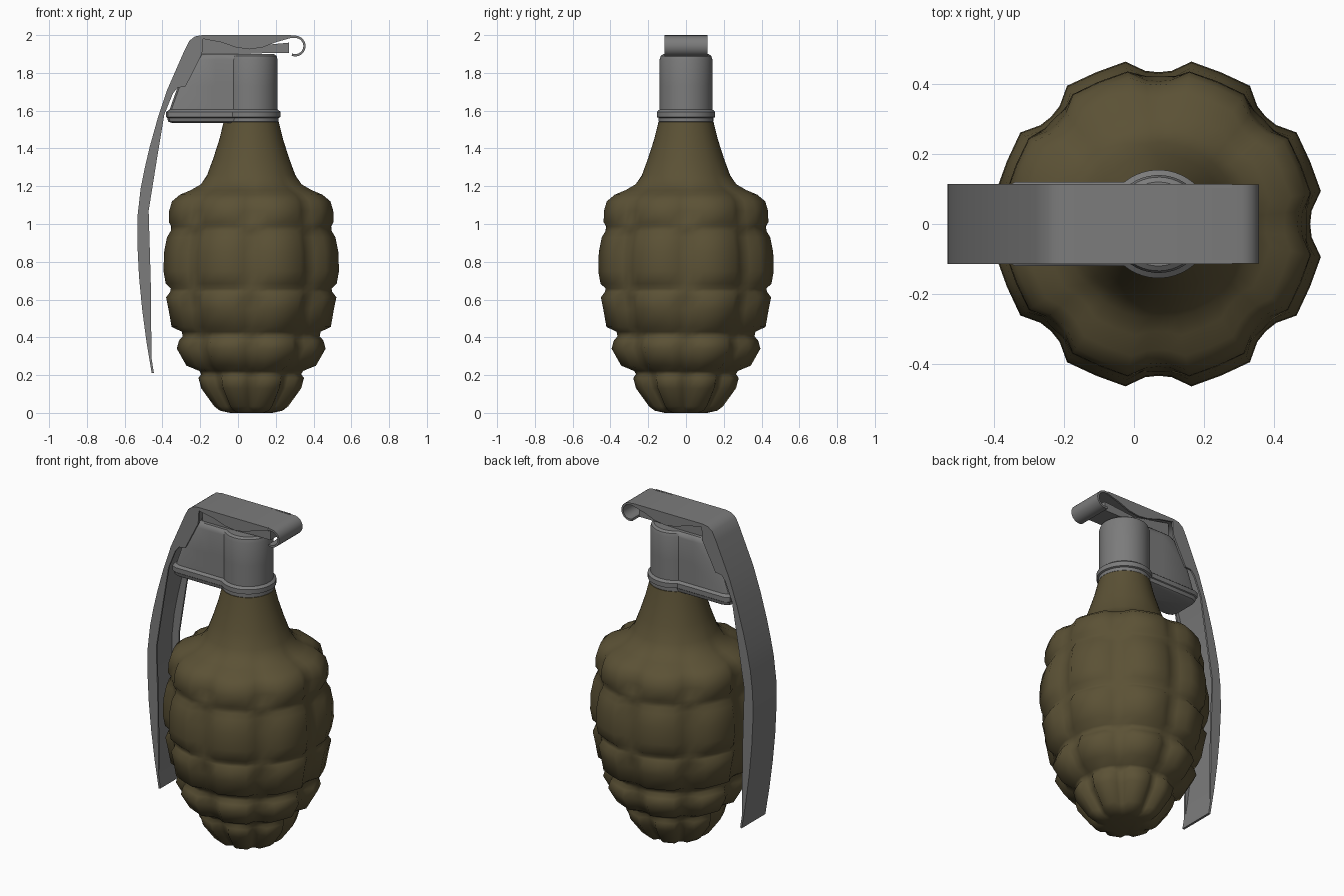
import bpy, bmesh, math
from math import sin, cos, radians, pi

cube = bpy.data.objects.get("Cube")
if cube:
    bpy.data.objects.remove(cube, do_unlink=True)


def material(name, rgb, rough):
    m = bpy.data.materials.new(name)
    m.use_nodes = True
    m.diffuse_color = (*rgb, 1)
    shader = m.node_tree.nodes["Principled BSDF"]
    shader.inputs["Base Color"].default_value = (*rgb, 1)
    shader.inputs["Roughness"].default_value = rough
    return m


OLIVE = material("olive_paint", (0.105, 0.083, 0.036), 0.6)
STEEL = material("grey_steel", (0.20, 0.20, 0.20), 0.5)
AXIS = 0.07  # x position of the body axis


def finish(name, bm, mat, angle):
    bmesh.ops.recalc_face_normals(bm, faces=bm.faces)
    me = bpy.data.meshes.new(name)
    bm.to_mesh(me)
    bm.free()
    me.materials.append(mat)
    ob = bpy.data.objects.new(name, me)
    bpy.context.collection.objects.link(ob)
    bpy.ops.object.select_all(action='DESELECT')
    ob.select_set(True)
    bpy.context.view_layer.objects.active = ob
    bpy.ops.object.shade_smooth_by_angle(angle=radians(angle))
    return ob


def loft(name, rings, mat, angle):
    """Skin closed rings of equal length and cap both ends."""
    bm = bmesh.new()
    loops = [[bm.verts.new(p) for p in ring] for ring in rings]
    n = len(loops[0])
    for a, b in zip(loops, loops[1:]):
        for i in range(n):
            j = (i + 1) % n
            bm.faces.new((a[i], a[j], b[j], b[i]))
    bm.faces.new(loops[0])
    bm.faces.new(loops[-1])
    return finish(name, bm, mat, angle)


def prism(name, outline, y0, y1, mat, angle=30):
    """Extrude an x-z outline between two y values."""
    return loft(name, [[(x, y, z) for x, z in outline] for y in (y0, y1)], mat, angle)


# Body: rows of (height, radius, depth of the vertical grooves)
ROWS = [
    (0, .115, .015), (.012, .17, .025), (.035, .20, .035), (.13, .27, .04),
    (.185, .285, .035), (.205, .27, .02), (.222, .28, .008), (.25, .35, .035),
    (.34, .402, .04), (.383, .39, .035), (.405, .37, .01), (.43, .375, .008),
    (.455, .43, .035), (.55, .447, .04), (.612, .46, .04), (.64, .438, .012),
    (.658, .434, .008), (.685, .462, .035), (.75, .474, .04), (.85, .471, .04),
    (.93, .455, .038), (.962, .435, .02), (.988, .43, .006), (1.01, .445, .03),
    (1.07, .443, .035), (1.12, .428, .03), (1.155, .385, .025), (1.18, .325, .018),
    (1.21, .272, .008), (1.26, .233, 0), (1.35, .20, 0), (1.45, .168, 0),
    (1.54, .146, 0)]
# One column: (angle, share of the groove depth)
COLUMN = [(0, 1), (5, .85), (11.5, 0), (22.5, .12), (33.5, 0), (40, .85)]


def body_ring(z, r, depth):
    ring = []
    for k in range(8):
        for a, share in COLUMN:
            t = radians(45 * k + a)
            q = r - depth * share
            ring.append((AXIS + q * cos(t), q * sin(t), z))
    return ring


loft("segmented_body", [body_ring(*row) for row in ROWS], OLIVE, 75)


# Fuze housing: a cylinder joined to a tapering arm, with a collar at its foot
def housing_ring(z, r, left, half):
    start = pi - math.asin(half / r)
    steps = 36
    ring = [(AXIS + r * cos(t), r * sin(t), z)
            for t in (start - 2 * start * i / steps for i in range(steps + 1))]
    arm = [(AXIS - r - .05, half), (left + .04, half), (left + .01, half * .88), (left, half * .6)]
    ring += [(x, -y, z) for x, y in arm]
    ring += [(x, y, z) for x, y in reversed(arm)]
    return ring


HOUSING = [
    (1.535, .135, -.35, .10), (1.542, .145, -.37, .11), (1.562, .145, -.375, .115),
    (1.566, .155, -.38, .12), (1.594, .155, -.38, .12), (1.606, .14, -.362, .105),
    (1.73, .14, -.318, .105), (1.87, .14, -.23, .105), (1.89, .134, -.215, .10),
    (1.9, .12, -.20, .09)]
loft("fuze_housing", [housing_ring(*h) for h in HOUSING], STEEL, 35)

# Safety lever: curved strip ending in a rolled hook
BACK = [(-.457, .21), (-.485, .38), (-.507, .545), (-.524, .72), (-.533, .9),
        (-.531, 1.05), (-.515, 1.19), (-.493, 1.3), (-.467, 1.41), (-.425, 1.56),
        (-.375, 1.71), (-.283, 1.92), (-.258, 1.97), (-.228, 1.993), (-.19, 2.0)]
HOOK = [(.303 + .055 * cos(radians(a)), 1.942 + .055 * sin(radians(a)))
        for a in range(85, -111, -15)]
path = BACK + [(.15, 2.0)] + HOOK
THICK, HALF = .012, .113

inner = []
for i, (x, z) in enumerate(path):
    x0, z0 = path[max(i - 1, 0)]
    x1, z1 = path[min(i + 1, len(path) - 1)]
    d = math.hypot(x1 - x0, z1 - z0)
    inner.append((x + THICK * (z1 - z0) / d, z - THICK * (x1 - x0) / d))
prism("lever_strip", path + inner[::-1], -HALF, HALF, STEEL)

# Side flanges of the lever, with a wavy edge on top
WAVE = [(.28, 1.985), (.2, 1.962), (.13, 1.935), (.06, 1.925), (-.01, 1.935),
        (-.09, 1.962), (-.185, 1.98), (-.19, 1.9)]
INSIDE = [(-.278, 1.727), (-.32, 1.722), (-.345, 1.69), (-.39, 1.58), (-.425, 1.37),
          (-.473, 1.07), (-.462, .7)]
flange = BACK + [(.28, 2.0)] + WAVE + INSIDE
for side, s in (("left", 1), ("right", -1)):
    prism("lever_flange_" + side, flange, s * (HALF - .01), s * (HALF + .001), STEEL)

# Lug under the lever top
prism("lever_lug", [(-.19, 1.89), (.15, 1.905), (.27, 1.905), (.27, 1.96), (.06, 1.94), (-.19, 1.99)],
      -.07, .07, STEEL)
